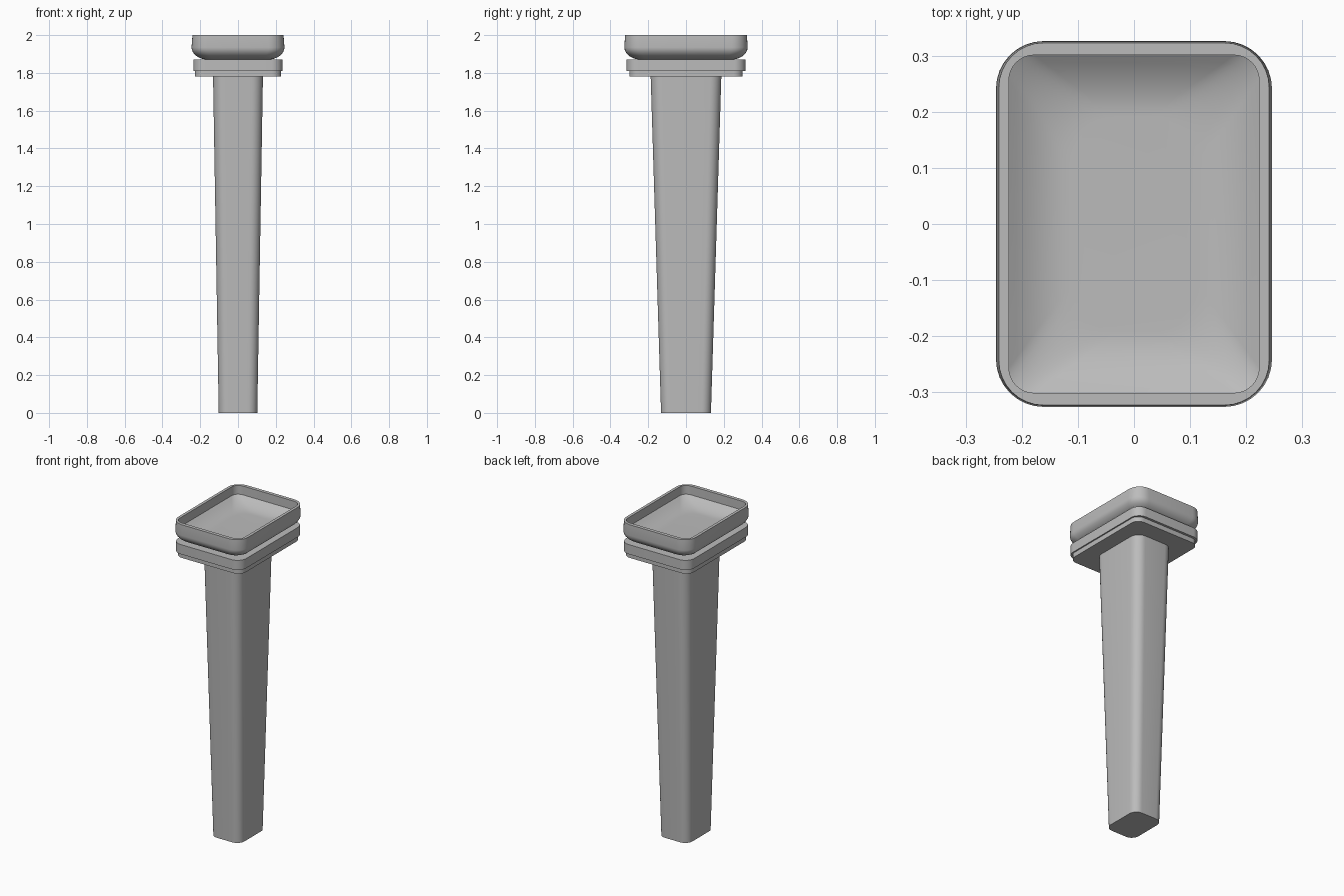
import bpy, bmesh, math

cube = bpy.data.objects.get("Cube")
if cube:
    bpy.data.objects.remove(cube, do_unlink=True)

grey = bpy.data.materials.new("plain_grey")
grey.use_nodes = True
colour = (0.5, 0.5, 0.5, 1)
grey.diffuse_color = colour
grey.node_tree.nodes["Principled BSDF"].inputs["Base Color"].default_value = colour

STEPS = 8  # segments per rounded corner


def rounded_rect(hx, hy, r, z):
    """Outline of a rounded rectangle with half sizes hx, hy."""
    pts = []
    for q, (sx, sy) in enumerate([(1, 1), (-1, 1), (-1, -1), (1, -1)]):
        for i in range(STEPS + 1):
            a = math.pi / 2 * (q + i / STEPS)
            pts.append((sx * (hx - r) + r * math.cos(a),
                        sy * (hy - r) + r * math.sin(a), z))
    return pts


def loft(name, sections, angle=30):
    """Closed solid through a list of (hx, hy, corner radius, z) sections."""
    bm = bmesh.new()
    rings = [[bm.verts.new(p) for p in rounded_rect(*s)] for s in sections]
    n = len(rings[0])
    for a, b in zip(rings, rings[1:]):
        for i in range(n):
            j = (i + 1) % n
            bm.faces.new((a[i], a[j], b[j], b[i]))
    bm.faces.new(rings[0][::-1])
    bm.faces.new(rings[-1])
    bmesh.ops.recalc_face_normals(bm, faces=bm.faces)
    mesh = bpy.data.meshes.new(name)
    bm.to_mesh(mesh)
    bm.free()
    mesh.materials.append(grey)
    obj = bpy.data.objects.new(name, mesh)
    bpy.context.collection.objects.link(obj)
    bpy.ops.object.select_all(action='DESELECT')
    obj.select_set(True)
    bpy.context.view_layer.objects.active = obj
    bpy.ops.object.shade_smooth_by_angle(angle=math.radians(angle))
    return obj


# Tapered post
loft("post", [(0.102, 0.132, 0.05, 0), (0.132, 0.187, 0.06, 1.78)])

# Two stepped collar plates
loft("lower_collar", [(0.228, 0.30, 0.05, 1.78), (0.228, 0.30, 0.05, 1.81)])
loft("upper_collar", [(0.236, 0.315, 0.06, 1.81), (0.236, 0.315, 0.06, 1.87)])

# Dish: rounded underside, upright rim, then a hollow with a curved floor
dish = []
for i in range(9):
    a = math.pi / 2 * i / 8
    inset = 0.09 * (1 - math.sin(a))
    dish.append((0.246 - inset, 0.326 - inset, 0.085 - inset * 0.4,
                 1.935 - 0.065 * math.cos(a)))
dish += [(0.241, 0.323, 0.08, 2.0), (0.223, 0.301, 0.045, 2.0),
         (0.223, 0.301, 0.045, 1.945)]
for i in range(1, 9):
    t = i / 8
    inset = 0.11 * t
    dish.append((0.223 - inset, 0.301 - inset, 0.045 + 0.04 * t,
                 1.945 - 0.045 * (1 - (1 - t) ** 2)))
loft("dish", dish, 35)
